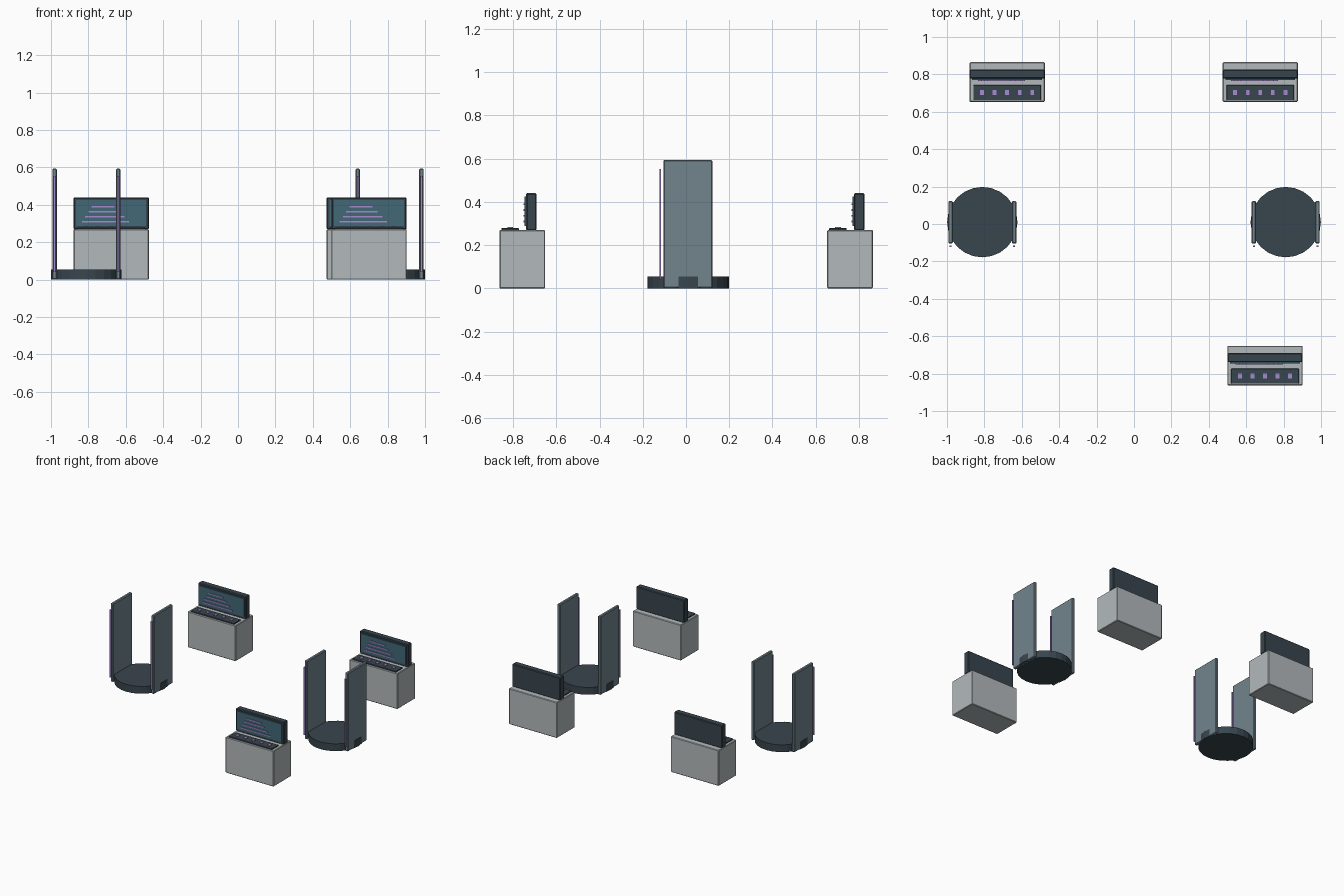
import bpy
import bmesh
from mathutils import Matrix

if "Cube" in bpy.data.objects:
    bpy.data.objects.remove(bpy.data.objects["Cube"])


def material(name, rgb):
    m = bpy.data.materials.new(name)
    m.diffuse_color = (*rgb, 1)
    m.use_nodes = True
    m.node_tree.nodes["Principled BSDF"].inputs["Base Color"].default_value = m.diffuse_color
    return m


GREY = material("light_grey", (0.45, 0.49, 0.50))
DARK = material("dark_slate", (0.04, 0.06, 0.075))
STEEL = material("steel_blue", (0.17, 0.235, 0.27))
TEAL = material("teal_glass", (0.055, 0.14, 0.18))
PURPLE = material("purple_light", (0.38, 0.26, 0.63))


def finish(bm, name, mat, bevel=0):
    me = bpy.data.meshes.new(name)
    bm.to_mesh(me)
    bm.free()
    me.materials.append(mat)
    ob = bpy.data.objects.new(name, me)
    bpy.context.collection.objects.link(ob)
    if bevel:
        mod = ob.modifiers.new("bevel", 'BEVEL')
        mod.width = bevel
        mod.segments = 1
    return ob


def box(name, x, y, z, mat, bevel=0):
    """Box from (min, max) ranges on each axis."""
    bm = bmesh.new()
    size = [b - a for a, b in (x, y, z)]
    mid = [(a + b) / 2 for a, b in (x, y, z)]
    bmesh.ops.create_cube(bm, size=1, matrix=Matrix.Translation(mid) @ Matrix.Diagonal((*size, 1)))
    return finish(bm, name, mat, bevel)


def console(tag, cx, cy):
    def part(name, x, y, z, mat, bevel=0):
        box(f"{tag}_{name}", (cx + x[0], cx + x[1]), (cy + y[0], cy + y[1]), z, mat, bevel)

    part("cabinet", (-0.201, 0.201), (-0.106, 0.106), (0, 0.27), GREY, 0.004)
    # upright monitor with glass and rows of readout lines
    part("monitor", (-0.201, 0.201), (0.018, 0.066), (0.268, 0.44), DARK, 0.005)
    part("screen", (-0.187, 0.187), (0.011, 0.019), (0.288, 0.425), TEAL)
    rows = [(-0.105, 0.019), (-0.122, 0.045), (-0.139, 0.072), (-0.156, 0.096)]
    for i, span in enumerate(rows):
        z = 0.389 - i * 0.0265
        part(f"readout_line_{i}", span, (0.006, 0.012), (z - 0.004, z + 0.004), PURPLE)
    # control strip with five buttons
    part("control_strip", (-0.181, 0.181), (-0.097, -0.016), (0.268, 0.278), DARK, 0.002)
    for i in range(5):
        x = (i - 2) * 0.067
        part(f"button_{i}", (x - 0.0105, x + 0.0105), (-0.069, -0.042), (0.276, 0.283), PURPLE)


def gate(tag, cx, cy=0.01):
    # round platform
    bm = bmesh.new()
    bmesh.ops.create_cone(bm, cap_ends=True, segments=24, radius1=0.188, radius2=0.188,
                          depth=0.055, matrix=Matrix.Translation((cx, cy, 0.0275)))
    finish(bm, f"{tag}_platform", DARK)
    # side panels, each with a light strip in front
    for side, s in (("left", -1), ("right", 1)):
        x = cx + s * 0.17
        box(f"{tag}_{side}_panel", (x - 0.012, x + 0.012), (cy - 0.115, cy + 0.112),
            (0, 0.593), STEEL, 0.005)
        box(f"{tag}_{side}_light_strip", (x - 0.006, x + 0.006), (cy - 0.133, cy - 0.126),
            (0.04, 0.553), PURPLE)


console("back_left_console", -0.678, 0.759)
console("back_right_console", 0.675, 0.759)
console("front_right_console", 0.70, -0.757)
gate("left_gate", -0.811)
gate("right_gate", 0.811)
